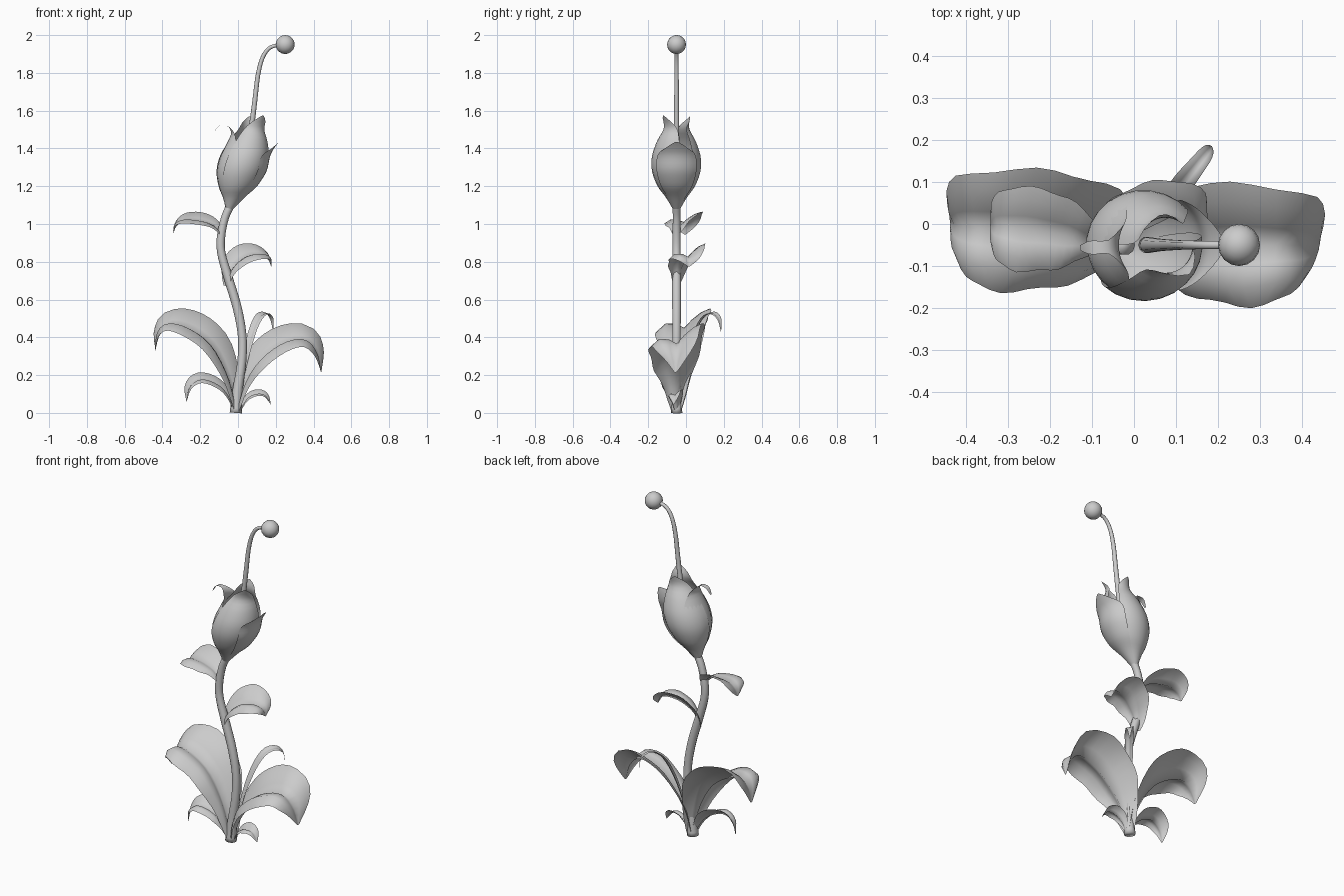
import bpy, math
from mathutils import Vector

cube = bpy.data.objects.get("Cube")
if cube:
    bpy.data.objects.remove(cube, do_unlink=True)

grey = bpy.data.materials.new("plain grey")
grey.use_nodes = True
grey.diffuse_color = (0.6, 0.6, 0.6, 1)
grey.node_tree.nodes["Principled BSDF"].inputs["Base Color"].default_value = (0.6, 0.6, 0.6, 1)

MID_Y = -0.05


def spline(points, t):
    """Catmull-Rom value at t in 0..1 through points of any dimension."""
    n = len(points) - 1
    i = min(int(t * n), n - 1)
    u = t * n - i
    a, b, c, d = (points[max(0, min(n, i + k))] for k in (-1, 0, 1, 2))
    return [0.5 * (2 * q + (r - p) * u + (2 * p - 5 * q + 4 * r - s) * u ** 2
                   + (3 * q - p - 3 * r + s) * u ** 3) for p, q, r, s in zip(a, b, c, d)]


def make_object(name, verts, faces):
    mesh = bpy.data.meshes.new(name)
    mesh.from_pydata(verts, [], faces)
    mesh.materials.append(grey)
    mesh.shade_smooth()
    obj = bpy.data.objects.new(name, mesh)
    bpy.context.collection.objects.link(obj)


def grid(name, rows):
    """Sheet from rows of points."""
    w = len(rows[0])
    faces = [(r * w + c, r * w + c + 1, (r + 1) * w + c + 1, (r + 1) * w + c)
             for r in range(len(rows) - 1) for c in range(w - 1)]
    make_object(name, [p for row in rows for p in row], faces)


def tube(name, path, steps=28, sides=10):
    """Round tube through (x, z, radius) points in the middle plane."""
    verts, faces = [], []
    for k in range(steps + 1):
        t = k / steps
        x, z, rad = spline(path, t)
        ahead, behind = spline(path, min(1, t + 0.01)), spline(path, max(0, t - 0.01))
        tan = Vector((ahead[0] - behind[0], 0, ahead[1] - behind[1])).normalized()
        nor = Vector((tan.z, 0, -tan.x))
        for s in range(sides):
            a = math.tau * s / sides
            verts.append(Vector((x, MID_Y, z)) + rad * (nor * math.cos(a) + Vector((0, math.sin(a), 0))))
    for k in range(steps):
        for s in range(sides):
            n = (s + 1) % sides
            faces.append((k * sides + s, k * sides + n, (k + 1) * sides + n, (k + 1) * sides + s))
    faces.append(tuple(reversed(range(sides))))
    faces.append(tuple(range(steps * sides, (steps + 1) * sides)))
    make_object(name, verts, faces)


# Half-width along a leaf, and its cross-section (side, lift): low front half, raised rear half
LEAF_SHAPE = [(0.16,), (0.5,), (0.85,), (1.0,), (0.93,), (0.58,), (0.04,)]
LEAF_FOLD = [(-1, -0.15), (-0.68, 0.24), (-0.3, 0.22), (0, 0), (0.3, 0.42), (0.68, 0.82), (1, 1.0)]


def leaf(name, path, width, fold=0.9, steps=20):
    """Folded drooping leaf along (x, y, z) points."""
    heading = Vector(path[-1]) - Vector(path[0])
    sign = 1 if heading.x > 0 else -1
    level = Vector((-heading.y, heading.x, 0)).normalized() * sign
    rows = []
    for k in range(steps + 1):
        t = k / steps
        tan = Vector(spline(path, min(1, t + 0.03))) - Vector(spline(path, max(0, t - 0.03)))
        lift = tan.cross(level).normalized() * sign * fold * (1 - 0.65 * t ** 3)
        w = width * spline(LEAF_SHAPE, t)[0]
        ripple = 1 + 0.04 * math.sin(t * 26)
        rows.append([Vector(spline(path, t)) + w * (level * s * ripple + lift * f) for s, f in LEAF_FOLD])
    grid(name, rows)


# Stem, filament and ball
tube("stem", [(-0.012, 0, 0.032), (-0.002, 0.12, 0.027), (0.02, 0.27, 0.024), (0.022, 0.41, 0.023),
              (-0.005, 0.56, 0.024), (-0.05, 0.71, 0.024), (-0.087, 0.84, 0.022), (-0.09, 0.93, 0.022),
              (-0.07, 1.03, 0.021), (-0.04, 1.1, 0.022), (-0.02, 1.15, 0.024)], steps=36)
tube("filament", [(0.03, 1.2, 0.02), (0.055, 1.4, 0.016), (0.075, 1.54, 0.014), (0.09, 1.66, 0.013),
                  (0.106, 1.79, 0.012), (0.132, 1.885, 0.011), (0.175, 1.937, 0.01), (0.25, 1.95, 0.01)])
bpy.ops.mesh.primitive_uv_sphere_add(segments=16, ring_count=10, radius=0.05, location=(0.25, MID_Y, 1.95))
ball = bpy.context.object
ball.name = "filament_ball"
ball.data.materials.append(grey)
bpy.ops.object.shade_smooth()

# Petals: rows of (height, radius, half angle) around the leaning bud axis
BUD_AXIS = [(-0.045, 1.08), (-0.005, 1.2), (0.025, 1.33), (0.055, 1.45), (0.09, 1.57)]
CUP = [(1.08, 0.02, 75), (1.14, 0.056, 75), (1.2, 0.1, 75), (1.28, 0.13, 73), (1.36, 0.13, 70)]


def axis_x(z):
    for (x0, z0), (x1, z1) in zip(BUD_AXIS, BUD_AXIS[1:]):
        if z <= z1:
            break
    return x0 + (x1 - x0) * (z - z0) / (z1 - z0)


def petal(name, angle, tip, swell=1.0, spread=1.0):
    rows = []
    for k in range(25):
        z, r, half = spline(CUP + tip, k / 24)
        row = []
        for c in range(-5, 6):
            a = math.radians(angle + half * spread * c / 5)
            row.append((axis_x(z) + r * swell * math.cos(a), MID_Y + r * swell * math.sin(a), z))
        rows.append(row)
    grid(name, rows)


petal("front_petal", -60, [(1.44, 0.103, 68), (1.51, 0.067, 60), (1.575, 0.08, 2)])
petal("back_petal", 112, [(1.44, 0.103, 68), (1.51, 0.067, 60), (1.57, 0.078, 2)], 0.98)
petal("right_curled_petal", 182, [(1.43, 0.112, 60), (1.48, 0.104, 36), (1.52, 0.138, 9),
                                  (1.518, 0.185, 6), (1.48, 0.2, 2)], 0.96, 0.9)
petal("left_flared_petal", 0, [(1.4, 0.14, 36), (1.435, 0.156, 3)], 1.06, 0.68)

# Large base leaves
leaf("large_right_leaf", [(-0.01, -0.05, 0), (-0.06, -0.04, 0.175), (-0.15, -0.025, 0.335), (-0.26, -0.015, 0.42),
                          (-0.36, -0.01, 0.45), (-0.415, -0.005, 0.41), (-0.437, 0, 0.33)], 0.147, 0.88)
leaf("large_left_leaf", [(0, -0.05, 0), (0.05, -0.05, 0.14), (0.13, -0.05, 0.25), (0.24, -0.05, 0.335),
                         (0.345, -0.05, 0.365), (0.41, -0.052, 0.31), (0.44, -0.055, 0.215)], 0.144, 0.95)

# Small base leaves and the narrow rear leaf
leaf("small_right_leaf", [(-0.02, -0.05, 0), (-0.06, -0.06, 0.085), (-0.12, -0.065, 0.14),
                          (-0.2, -0.075, 0.165), (-0.255, -0.08, 0.13), (-0.272, -0.085, 0.06)], 0.06, 0.95)
leaf("small_left_leaf", [(0.01, -0.05, 0), (0.045, -0.05, 0.06), (0.09, -0.055, 0.09),
                         (0.14, -0.06, 0.09), (0.174, -0.065, 0.045)], 0.038, 0.95)
leaf("narrow_rear_leaf", [(0, -0.04, 0), (0.03, -0.01, 0.22), (0.07, 0.04, 0.4), (0.11, 0.09, 0.5),
                          (0.15, 0.14, 0.525), (0.178, 0.175, 0.495), (0.185, 0.185, 0.43)], 0.024, 0.6)

# Stem leaves
leaf("upper_right_leaf", [(-0.085, -0.05, 0.94), (-0.13, -0.035, 0.985), (-0.2, -0.02, 1.005),
                          (-0.28, -0.01, 1.01), (-0.325, -0.005, 0.99), (-0.342, -0.005, 0.945)], 0.1, 0.6)
leaf("middle_left_leaf", [(-0.06, -0.05, 0.67), (-0.03, -0.03, 0.75), (0.03, -0.005, 0.805),
                          (0.1, 0.01, 0.825), (0.155, 0.015, 0.815), (0.175, 0.015, 0.775)], 0.1, 0.85)
